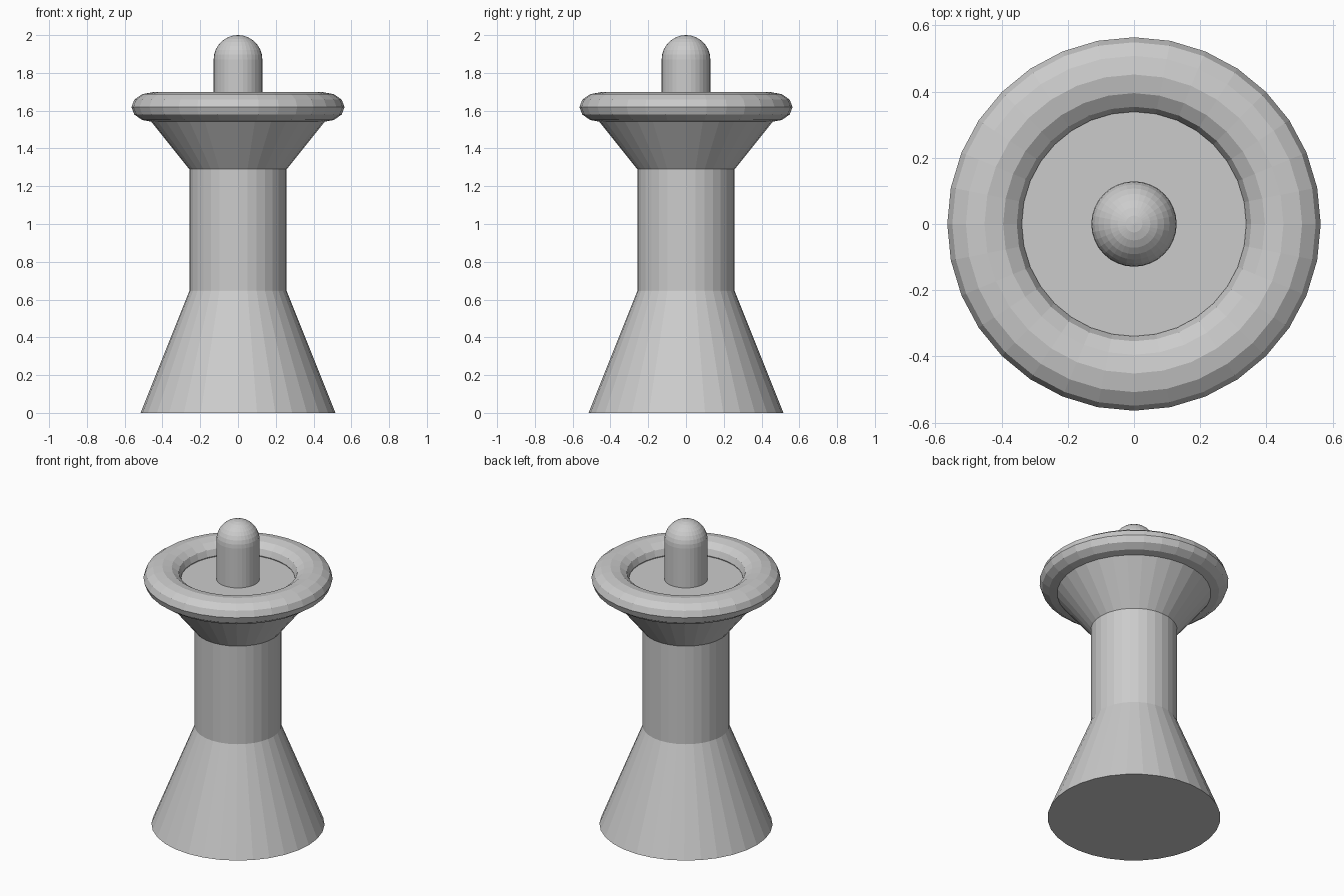
import bpy
from math import cos, sin, pi

if "Cube" in bpy.data.objects:
    bpy.data.objects.remove(bpy.data.objects["Cube"])

SIDES = 32


def frustum(name, r_bottom, r_top, z_bottom, z_top):
    bpy.ops.mesh.primitive_cone_add(vertices=SIDES, radius1=r_bottom, radius2=r_top,
                                    depth=z_top - z_bottom,
                                    location=(0, 0, (z_bottom + z_top) / 2))
    bpy.context.object.name = name


def dome_pin(name, radius, z_bottom, z_spring, rings=8):
    # Revolved profile: straight shaft with a hemispherical end
    arc = [(radius * cos(i * pi / 2 / rings), z_spring + radius * sin(i * pi / 2 / rings))
           for i in range(rings)]
    profile = [(radius, z_bottom)] + arc
    verts = [(r * cos(2 * pi * k / SIDES), r * sin(2 * pi * k / SIDES), z)
             for r, z in profile for k in range(SIDES)]
    tip = len(verts)
    verts.append((0, 0, z_spring + radius))
    faces = [tuple(reversed(range(SIDES)))]
    for k in range(SIDES):
        n = (k + 1) % SIDES
        for j in range(len(profile) - 1):
            a, b = j * SIDES, (j + 1) * SIDES
            faces.append((a + k, a + n, b + n, b + k))
        last = (len(profile) - 1) * SIDES
        faces.append((last + k, last + n, tip))
    mesh = bpy.data.meshes.new(name)
    mesh.from_pydata(verts, [], faces)
    bpy.context.collection.objects.link(bpy.data.objects.new(name, mesh))


# Pedestal: flared foot, straight column, widening bowl
frustum("foot", 0.516, 0.258, 0.0, 0.645)
frustum("column", 0.258, 0.258, 0.645, 1.29)
frustum("bowl", 0.258, 0.516, 1.29, 1.613)

# Flattened ring around the bowl
bpy.ops.mesh.primitive_torus_add(major_radius=0.4516, minor_radius=0.1125,
                                 major_segments=SIDES, minor_segments=12,
                                 location=(0, 0, 1.619))
rim = bpy.context.object
rim.name = "rim"
rim.scale.z = 0.7

# Rounded pin in the middle
dome_pin("pin", 0.129, 1.613, 1.871)
